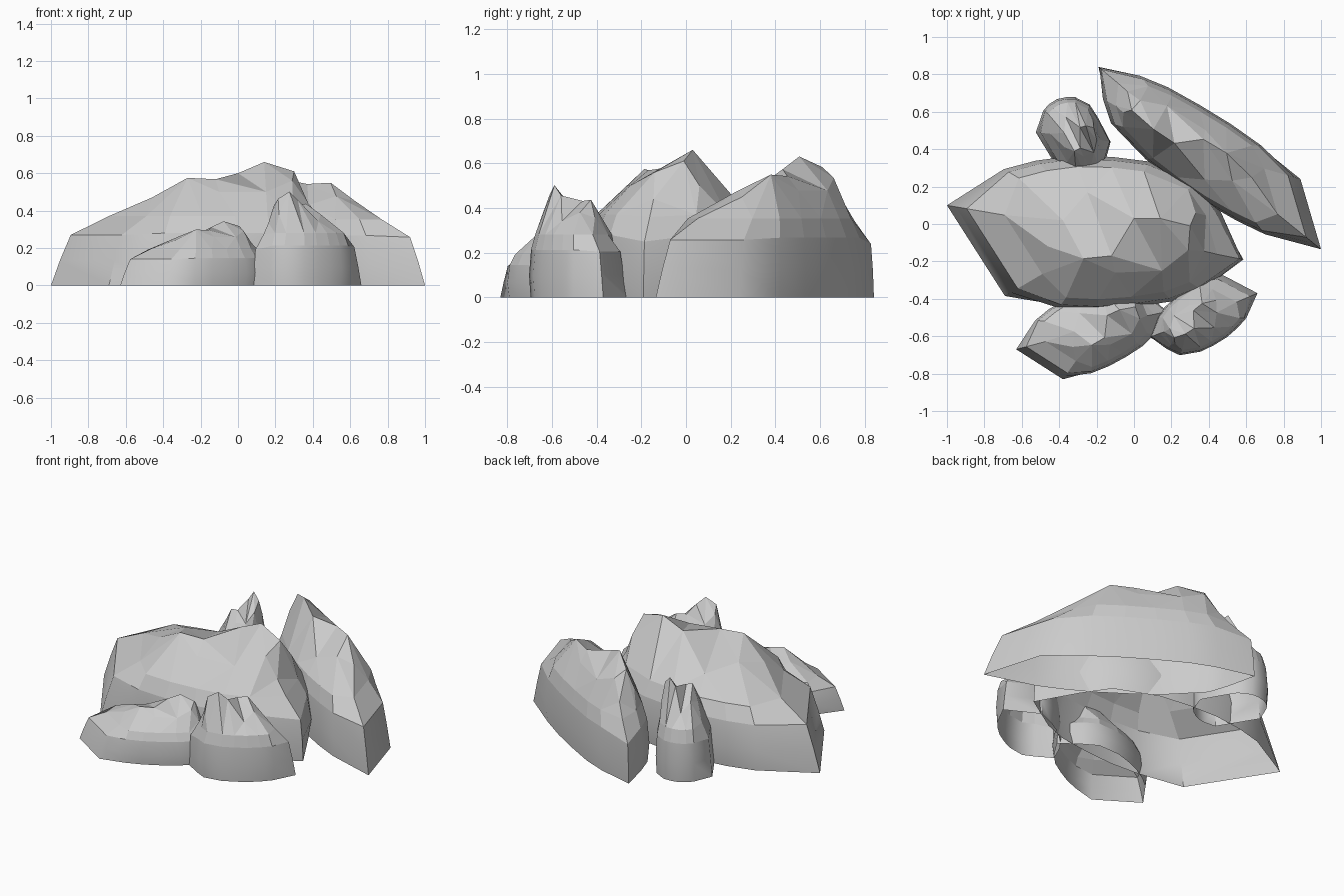
import bpy, math
from mathutils import Vector, Matrix
from mathutils.geometry import delaunay_2d_cdt

if "Cube" in bpy.data.objects:
    bpy.data.objects.remove(bpy.data.objects["Cube"])

# Footprint of the master rock: blunt left end (first and last point), pointed right end
OUTLINE = [(-1, .10), (-.69, .29), (-.52, .335), (-.33, .36), (-.12, .355), (.08, .33), (.35, .22),
           (.46, .06), (.585, -.19), (.36, -.35), (.2, -.41), (0, -.44),
           (-.2, -.455), (-.4, -.445), (-.69, -.385)]
CORNERS = {0, 8, 14}
CENTRE = Vector((-.12, -.05))

# Faceted crown points
CROWN = [(-.27, -.185, .575), (-.12, -.17, .568), (.14, .03, .66), (.30, -.01, .61),
         (.29, -.14, .56), (.15, -.25, .50), (0, .03, .60), (-.46, -.12, .47),
         (-.25, .17, .45), (.33, .06, .50), (-.1, -.26, .50), (-.38, .02, .50),
         (.375, -.145, .44)]


def ring(scale, z, corner_scale, corner_z, tip_scale, tip_z):
    pts = []
    for i, p in enumerate(OUTLINE):
        s, h = scale, z
        if i in CORNERS:
            s, h = (tip_scale, tip_z) if i == 8 else (corner_scale, corner_z)
        q = CENTRE + (Vector(p) - CENTRE) * s
        pts.append((q.x, q.y, h))
    return pts


def master_rock():
    # Bulging wall, shoulder and chamfer
    rings = [ring(.975, 0, 1, 0, 1, 0),
             ring(1.01, .13, .945, .135, .99, .125),
             ring(.965, .28, .88, .27, .97, .25),
             ring(.87, .37, .65, .37, .80, .36)]
    n = len(OUTLINE)
    verts = [p for r in rings for p in r]
    # Quads wound outwards for the clockwise footprint
    faces = [(k*n + i, (k+1)*n + i, (k+1)*n + (i+1) % n, k*n + (i+1) % n)
             for k in range(3) for i in range(n)]
    # Crown triangulated over the upper ring
    top = rings[3] + CROWN
    edges = [(i, (i+1) % n) for i in range(n)]
    flat, _, tris, origin, _, _ = delaunay_2d_cdt([Vector(p[:2]) for p in top], edges, [], 1, 1e-5)
    ids = []
    for v, src in zip(flat, origin):
        if src and src[0] < n:
            ids.append(3*n + src[0])
        else:
            ids.append(len(verts))
            verts.append((v.x, v.y, top[src[0]][2] if src else .45))
    for f in tris:
        a, b, c = (flat[i] for i in f[:3])
        f = list(f) if (b-a).cross(c-a) > 0 else list(f)[::-1]
        faces.append(tuple(ids[i] for i in f))
    return verts, faces


VERTS, FACES = master_rock()
A0, A1, AT = (Vector(OUTLINE[i]) for i in (0, 14, 8))
SRC_INV = Matrix(((A1.x-A0.x, AT.x-A0.x), (A1.y-A0.y, AT.y-A0.y))).inverted()


def rock(name, first, second, tip, height):
    # Stretch the master rock so its two blunt corners and tip land on given points
    p, q, t = Vector(first), Vector(second), Vector(tip)
    m = Matrix(((q.x-p.x, t.x-p.x), (q.y-p.y, t.y-p.y))) @ SRC_INV
    pts = []
    for v in VERTS:
        xy = p + m @ (Vector(v[:2]) - A0)
        pts.append((xy.x, xy.y, v[2] * height))
    me = bpy.data.meshes.new(name)
    me.from_pydata(pts, [], FACES)
    ob = bpy.data.objects.new(name, me)
    bpy.context.collection.objects.link(ob)
    bpy.ops.object.select_all(action='DESELECT')
    ob.select_set(True)
    bpy.context.view_layer.objects.active = ob
    bpy.ops.object.shade_smooth_by_angle(angle=math.radians(45))
    # Smooth walls, flat facets from the chamfer upwards
    for poly in me.polygons:
        poly.use_smooth = poly.index < 2 * len(OUTLINE)


rock("main_rock", (-1, .10), (-.69, -.385), (.585, -.19), 1)
rock("back_right_rock", (1, -.135), (.89, .24), (-.19, .84), .955)
rock("front_left_rock", (-.63, -.67), (-.38, -.83), (.18, -.466), .52)
rock("front_right_rock", (.66, -.37), (.46, -.265), (.085, -.605), .76)
rock("back_small_rock", (-.525, .49), (-.385, .26), (-.125, .44), .855)
